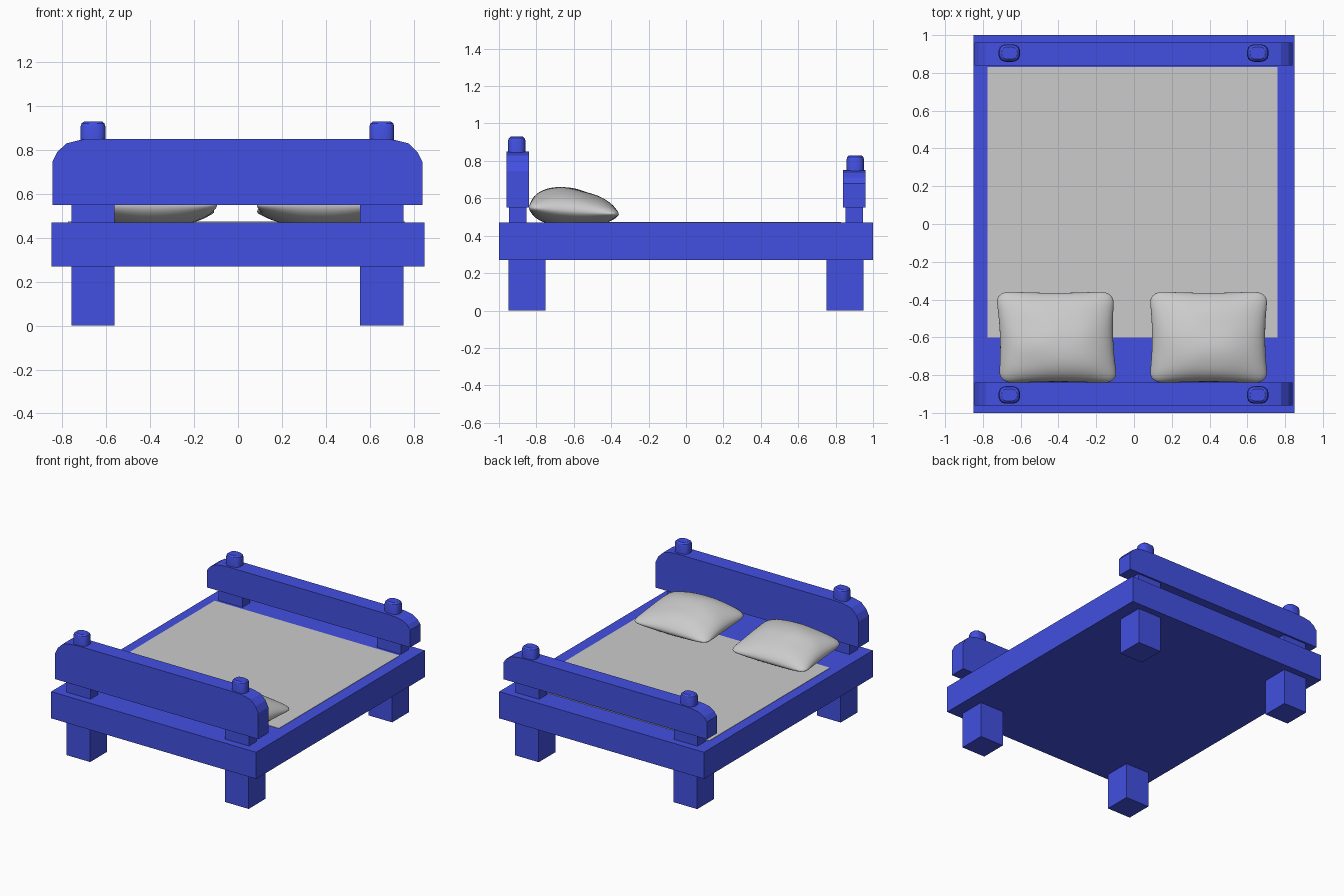
import bpy, bmesh, math
from mathutils import noise, Vector

if "Cube" in bpy.data.objects:
    bpy.data.objects.remove(bpy.data.objects["Cube"])

blue = bpy.data.materials.new("blue_paint")
blue.diffuse_color = (0.055, 0.08, 0.75, 1)
blue.use_nodes = True
blue.node_tree.nodes["Principled BSDF"].inputs["Base Color"].default_value = blue.diffuse_color


def finish(name, bm, mat=None):
    bmesh.ops.recalc_face_normals(bm, faces=bm.faces)
    mesh = bpy.data.meshes.new(name)
    bm.to_mesh(mesh)
    bm.free()
    ob = bpy.data.objects.new(name, mesh)
    bpy.context.collection.objects.link(ob)
    if mat:
        mesh.materials.append(mat)
    return ob


def smooth(ob, angle):
    bpy.ops.object.select_all(action='DESELECT')
    ob.select_set(True)
    bpy.context.view_layer.objects.active = ob
    bpy.ops.object.shade_smooth_by_angle(angle=math.radians(angle))


def box(name, x, y, z, mat=None):
    bm = bmesh.new()
    bmesh.ops.create_cube(bm, size=1)
    for v in bm.verts:
        v.co = [(a + b) / 2 + c * (b - a) for c, (a, b) in zip(v.co, (x, y, z))]
    return finish(name, bm, mat)


def board(name, y, z0, z1):
    # Plank with faceted round top corners, extruded along y
    half = [(0.8425, 0), (0.8425, 0.65), (0.82, 0.80), (0.78, 0.93), (0.715, 0.985), (0.65, 1)]
    outline = half + [(-x, t) for x, t in reversed(half)]
    bm = bmesh.new()
    face = bm.faces.new([bm.verts.new((x - 0.0025, y - 0.06, z0 + t * (z1 - z0))) for x, t in outline])
    ext = bmesh.ops.extrude_face_region(bm, geom=[face])
    verts = [g for g in ext["geom"] if isinstance(g, bmesh.types.BMVert)]
    bmesh.ops.translate(bm, verts=verts, vec=(0, 0.12, 0))
    return finish(name, bm, blue)


def knob(name, x, y, z):
    # Rounded-rectangle peg with a softened top
    bm = bmesh.new()
    rings = []
    for scale, h in ((1, -0.02), (1, 0.058), (0.92, 0.071), (0.7, 0.08)):
        ring = []
        for i in range(16):
            a = math.tau * (i + 0.5) / 16
            c, s = math.cos(a), math.sin(a)
            px = math.copysign(abs(c) ** 0.7, c) * 0.057 * scale
            py = math.copysign(abs(s) ** 0.7, s) * 0.047 * scale
            ring.append(bm.verts.new((x + px, y + py, z + h)))
        rings.append(ring)
    for a, b in zip(rings, rings[1:]):
        for i in range(16):
            j = (i + 1) % 16
            bm.faces.new((a[i], a[j], b[j], b[i]))
    bm.faces.new(rings[0])
    bm.faces.new(rings[-1])
    smooth(finish(name, bm, blue), 30)


def pillow(name, cx, lean, seed):
    # Two puffed sheets joined at the rim, with pinched sides and rounded corners
    n = 28
    bm = bmesh.new()
    for side, height in ((1, 0.12), (-1, 0.085)):
        grid = []
        for j in range(n + 1):
            v = math.sin(math.pi / 2 * (2 * j / n - 1))
            row = []
            for i in range(n + 1):
                u = math.sin(math.pi / 2 * (2 * i / n - 1))
                puff = max(0, (1 - u * u) * (1 - v * v)) ** 0.5
                bump = 1 + 0.07 * noise.noise(Vector((u * 1.8, v * 1.8, seed)))
                x = 0.315 * u * (1 - 0.05 * (1 - v * v) - 0.08 * abs(v) ** 14)
                y = 0.245 * v * (1 - 0.04 * (1 - u * u) - 0.08 * abs(u) ** 14)
                z = 0.532 - 0.017 * v + side * height * puff * (1 - 0.2 * v) * bump
                row.append(bm.verts.new((cx + x + lean * v, -0.6 + y, z)))
            grid.append(row)
        for j in range(n):
            for i in range(n):
                bm.faces.new((grid[j][i], grid[j][i + 1], grid[j + 1][i + 1], grid[j + 1][i]))
    bmesh.ops.remove_doubles(bm, verts=bm.verts, dist=1e-5)
    smooth(finish(name, bm), 80)


# Bed base and sheet
box("bed_base", (-0.85, 0.85), (-1, 1), (0.27, 0.47), blue)
box("sheet", (-0.775, 0.76), (-0.6, 0.83), (0.45, 0.473))

# Head and foot boards
board("headboard", -0.9, 0.55, 0.85)
board("footboard", 0.9, 0.55, 0.75)

# Legs, short posts and knobs at each corner
for side, cx in (("left", -0.66), ("right", 0.655)):
    x = (cx - 0.0985, cx + 0.0985)
    for end, s, top in (("head", -1, 0.85), ("foot", 1, 0.75)):
        box(f"{end}_{side}_leg", x, (s * 0.85 - 0.1, s * 0.85 + 0.1), (0, 0.275), blue)
        box(f"{end}_{side}_post", x, (s * 0.9 - 0.046, s * 0.9 + 0.046), (0.46, 0.56), blue)
        knob(f"{end}_{side}_knob", cx, s * 0.905, top)

# Pillows
pillow("left_pillow", -0.41, -0.008, 1.3)
pillow("right_pillow", 0.395, 0.0, 5.7)
